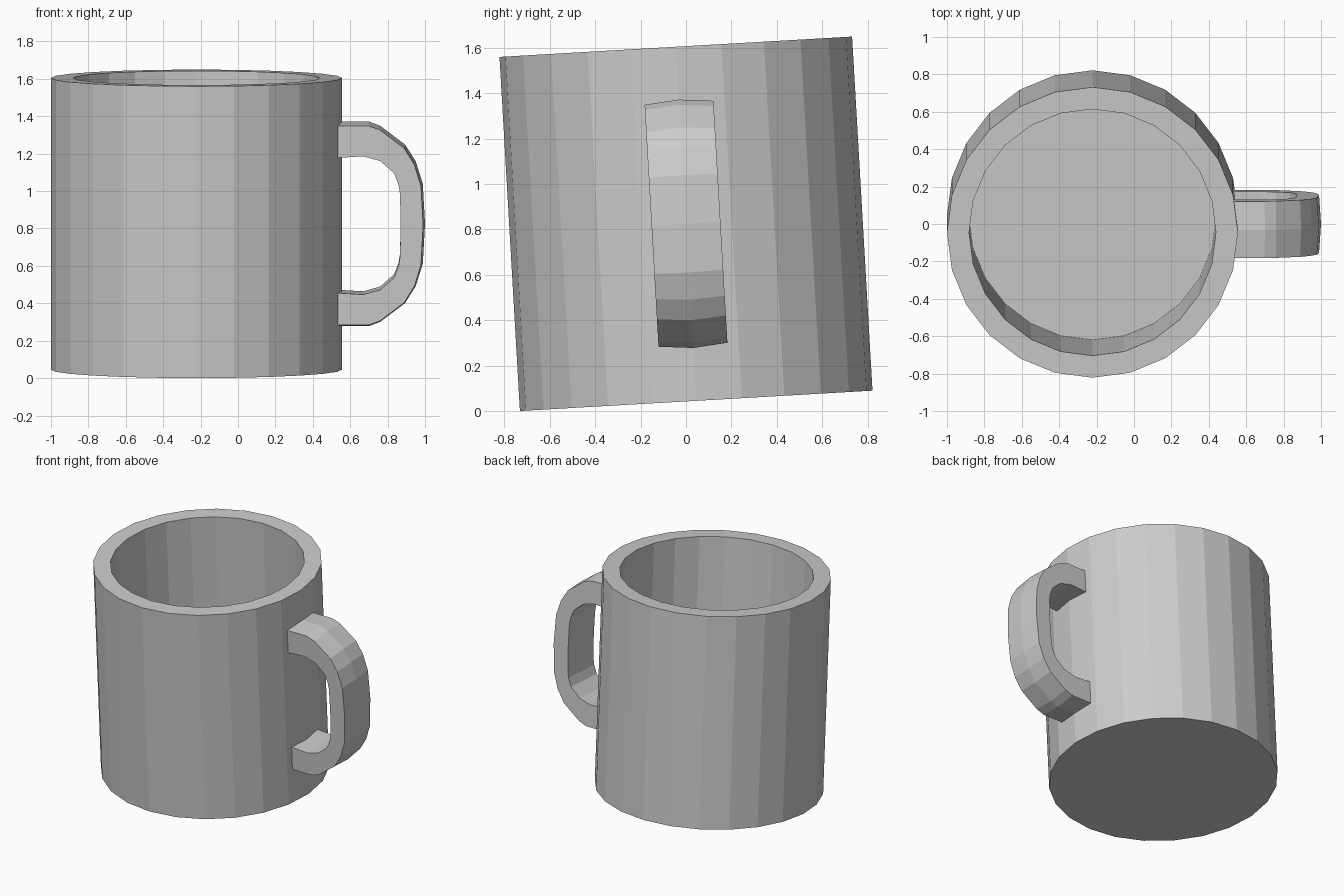
import bpy, bmesh, math
from mathutils import Matrix

if "Cube" in bpy.data.objects:
    bpy.data.objects.remove(bpy.data.objects["Cube"])

R, R_IN, H, FLOOR, SIDES = 0.778, 0.66, 1.5625, 0.10, 24
# whole mug leans slightly towards the front
LEAN = Matrix.Translation((-0.222, 0.045, 0.045)) @ Matrix.Rotation(math.radians(3.3), 4, 'X')


def finish(name, bm):
    bmesh.ops.recalc_face_normals(bm, faces=bm.faces)
    bm.transform(LEAN)
    me = bpy.data.meshes.new(name)
    bm.to_mesh(me)
    bm.free()
    ob = bpy.data.objects.new(name, me)
    bpy.context.collection.objects.link(ob)
    return ob


def bridge(bm, a, b):
    n = len(a)
    for i in range(n):
        j = (i + 1) % n
        bm.faces.new((a[i], a[j], b[j], b[i]))


# cup body: outer wall, rim, inner wall and floor
bm = bmesh.new()
rings = []
for r, z in [(R, 0), (R, H), (R_IN, H), (R_IN, FLOOR)]:
    rings.append([bm.verts.new((r * math.cos(2 * math.pi * i / SIDES),
                                r * math.sin(2 * math.pi * i / SIDES), z))
                  for i in range(SIDES)])
for a, b in zip(rings, rings[1:]):
    bridge(bm, a, b)
bm.faces.new(rings[0])
bm.faces.new(rings[-1])
finish("cup_body", bm)

# handle: upper half of the loop as (outer x, outer z, inner x, inner z), mirrored below
half = [(0.53, 0.548, 0.53, 0.362),
        (0.70, 0.548, 0.67, 0.370),
        (0.76, 0.525, 0.76, 0.345),
        (0.893, 0.425, 0.834, 0.28),
        (0.95, 0.335, 0.858, 0.22),
        (0.988, 0.215, 0.866, 0.17),
        (1.0, 0.0, 0.87, 0.0)]
loop = half + [(a, -b, c, -d) for a, b, c, d in reversed(half[:-1])]
W, CROWN = 0.152, 0.08   # half width; how much the outer face is crowned
bm = bmesh.new()
sections = []
for ox, oz, ix, iz in loop:
    ex, ez = ox + (ix - ox) * CROWN, oz + (iz - oz) * CROWN
    pts = [(ix, -W, iz), (ex, -W, ez), (ox, 0, oz), (ex, W, ez), (ix, W, iz)]
    sections.append([bm.verts.new((x + 0.222, y, z + H / 2)) for x, y, z in pts])
for a, b in zip(sections, sections[1:]):
    bridge(bm, a, b)
bm.faces.new(sections[0])
bm.faces.new(sections[-1])
finish("handle", bm)
